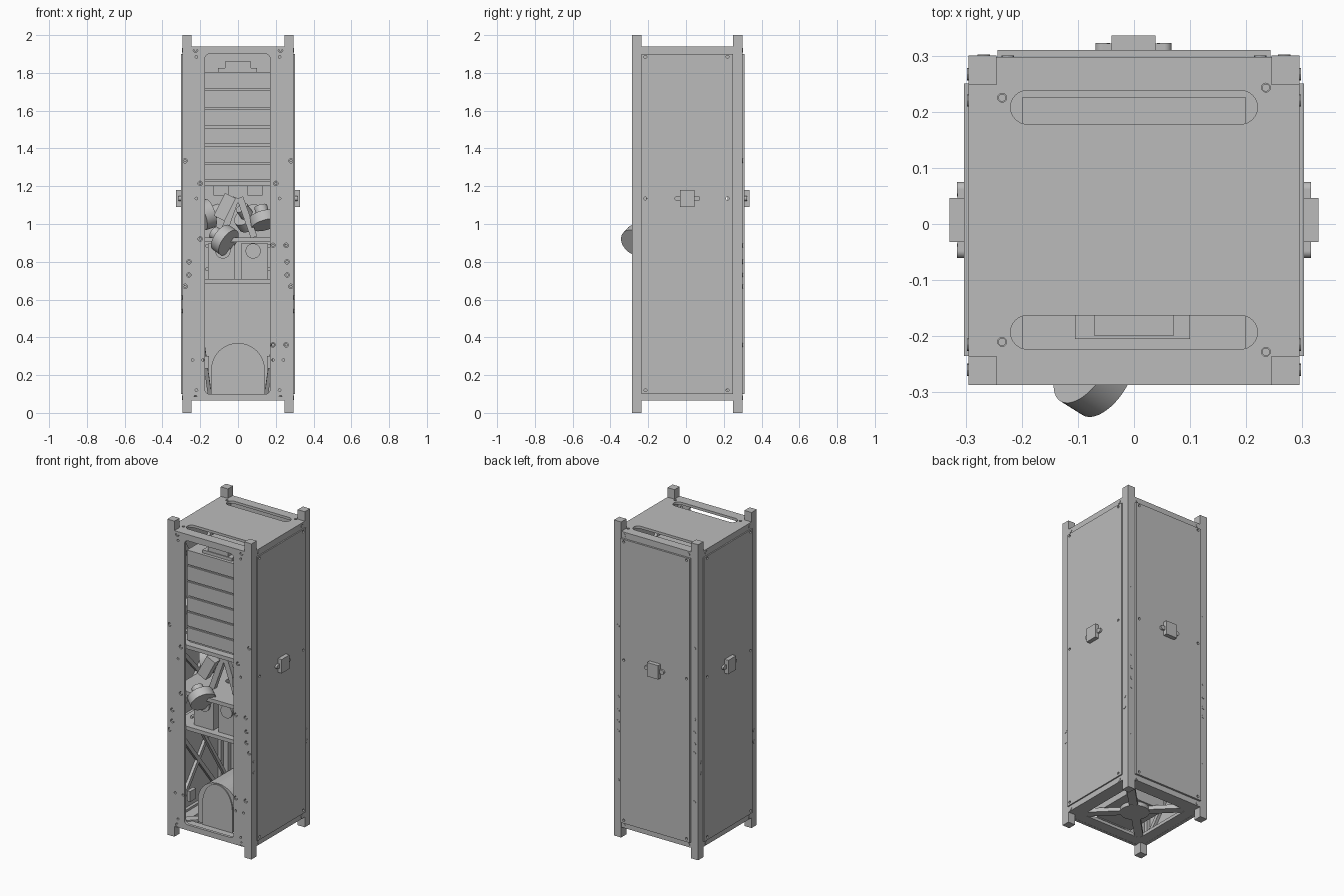
import bpy, math
from mathutils import Vector, Matrix

cube = bpy.data.objects.get("Cube")
if cube:
    bpy.data.objects.remove(cube, do_unlink=True)

grey = bpy.data.materials.new("satin_grey")
grey.use_nodes = True
COLOR = (0.5, 0.5, 0.5, 1)
grey.diffuse_color = COLOR
grey.node_tree.nodes["Principled BSDF"].inputs["Base Color"].default_value = COLOR

FRONT = Matrix.Rotation(math.pi / 2, 4, 'X')      # u -> x, v -> z
SIDE = Matrix.Rotation(math.pi / 2, 4, 'Z') @ FRONT  # u -> y, v -> z
FLAT = Matrix.Identity(4)


def box(name, x0, x1, y0, y1, z0, z1):
    bpy.ops.mesh.primitive_cube_add(size=1)
    o = bpy.context.object
    o.name = name
    o.data.transform(Matrix.Translation(((x0 + x1) / 2, (y0 + y1) / 2, (z0 + z1) / 2))
                     @ Matrix.Diagonal((x1 - x0, y1 - y0, z1 - z0, 1)))
    o.data.materials.append(grey)
    return o


def drum(name, centre, axis, radius, depth, sides=32):
    bpy.ops.mesh.primitive_cylinder_add(vertices=sides, radius=radius, depth=depth)
    o = bpy.context.object
    o.name = name
    bpy.ops.object.shade_smooth_by_angle()
    o.data.transform(Matrix.Translation(centre)
                     @ Vector(axis).to_track_quat('Z', 'Y').to_matrix().to_4x4())
    o.data.materials.append(grey)
    return o


def bar(name, a, b, width, thick, up):
    """Rectangular strut from a to b; up is the normal of its broad face."""
    a, b, n = Vector(a), Vector(b), Vector(up).normalized()
    d = (b - a).normalized()
    frame = Matrix((d, n.cross(d), n)).transposed().to_4x4()
    o = box(name, 0, (b - a).length, -width / 2, width / 2, -thick / 2, thick / 2)
    o.data.transform(Matrix.Translation(a) @ frame)
    return o


def rect(u0, u1, v0, v1):
    return [(u0, v0), (u1, v0), (u1, v1), (u0, v1)]


def rounded(u0, u1, v0, v1, r, n=8):
    pts = []
    for k, (cu, cv) in enumerate(rect(u0 + r, u1 - r, v0 + r, v1 - r)):
        for i in range(n + 1):
            t = math.pi * (1 + k / 2 + i / n / 2)
            pts.append((cu + r * math.cos(t), cv + r * math.sin(t)))
    return pts


def hole(u, v, r=0.008):
    return [(u + r * math.cos(t * math.pi / 6), v + r * math.sin(t * math.pi / 6)) for t in range(12)]


def plate(name, loops, thick, turn, position):
    """Flat plate: first loop is the outline, the others are holes."""
    cu = bpy.data.curves.new(name, 'CURVE')
    cu.dimensions, cu.fill_mode, cu.extrude = '2D', 'BOTH', thick / 2
    for pts in loops:
        s = cu.splines.new('POLY')
        s.points.add(len(pts) - 1)
        for p, (u, v) in zip(s.points, pts):
            p.co = (u, v, 0, 1)
        s.use_cyclic_u = True
    tmp = bpy.data.objects.new(name + "_outline", cu)
    bpy.context.collection.objects.link(tmp)
    dg = bpy.context.evaluated_depsgraph_get()
    me = bpy.data.meshes.new_from_object(tmp.evaluated_get(dg))
    bpy.data.objects.remove(tmp, do_unlink=True)
    for p in me.polygons:
        p.use_smooth = False
    me.transform(Matrix.Translation(position) @ turn)
    me.materials.clear()
    me.materials.append(grey)
    o = bpy.data.objects.new(name, me)
    bpy.context.collection.objects.link(o)
    return o


# Corner rails
for x0, sx in ((-0.295, "right"), (0.245, "left")):
    box(sx + "_front_rail", x0, x0 + 0.05, -0.269, -0.235, 0, 2)
    box(sx + "_back_rail", x0, x0 + 0.05, 0.248, 0.30, 0, 2)

# Front frame with rail tabs, rounded window and screw holes
half = [(0.245, 0.065), (0.245, 0), (0.295, 0), (0.295, 2), (0.245, 2), (0.245, 1.94)]
outline = half + [(-u, v) for u, v in reversed(half)]
screws = [(0.225, 1.92), (0.28, 1.335), (0.2, 1.215), (0.26, 0.8), (0.26, 0.73),
          (0.28, 0.67), (0.225, 0.08)]
small = [(0.22, 1.885), (0.22, 1.135), (0.24, 0.28), (0.185, 0.28), (0.22, 0.12)]
spots = [(s * u, v, r) for s in (-1, 1) for ps, r in ((screws, 0.012), (small, 0.007)) for u, v in ps]
spots += [(-0.2, 0.92, 0.012)] + [(u, v, 0.012) for u in (0.185, 0.255) for v in (0.36, 0.887)]
plate("front_frame", [outline, rounded(-0.175, 0.17, 0.1, 1.9, 0.025)] + [hole(*s) for s in spots],
      0.018, FRONT, (0, -0.278, 0))
for u, v, r in spots:
    if r > 0.01:
        drum("front_screw", (u, -0.274, v), (0, 1, 0), 0.008, 0.016, 12)

# Side frames with bays and diagonal braces, then outer panels
bays = [(0.1, 0.64), (0.70, 1.17), (1.23, 1.9)]
for s, side in ((-1, "right"), (1, "left")):
    plate(side + "_side_frame", [rect(-0.24, 0.25, 0.065, 1.94)] +
          [rect(-0.21, 0.22, a, b) for a, b in bays], 0.02, SIDE, (s * 0.285, 0, 0))
    for a, b in bays:
        mid = (a + b) / 2
        for y in (-0.21, 0.22):
            for z in (a, b):
                bar(side + "_brace", (s * 0.284, y, z), (s * 0.284, 0.005, mid), 0.025, 0.018, (1, 0, 0))
    plate(side + "_panel", [rect(-0.235, 0.25, 0.1, 1.9)] +
          [hole(y, z) for y in (-0.215, 0.22) for z in (0.12, 1.135, 1.885)],
          0.008, SIDE, (s * 0.299, 0, 0))
    for y, z in ((-0.215, 0.08), (0.22, 0.08), (-0.215, 1.92), (0.22, 1.92),
                 (-0.26, 0.61), (-0.26, 0.54), (0.267, 0.61), (0.267, 0.54)):
        drum(side + "_screw", (s * 0.295, y, z), (1, 0, 0), 0.011, 0.005, 12)

# Back frame and panel
plate("back_frame", [rect(-0.245, 0.245, 0.065, 1.94)], 0.02, FRONT, (0, 0.288, 0))
plate("back_panel", [rect(-0.243, 0.243, 0.1, 1.9)] +
      [hole(x, z) for x in (-0.22, 0.22) for z in (0.12, 1.135, 1.885)],
      0.012, FRONT, (0, 0.304, 0))
for x in (-0.225, 0.225):
    for z in (0.08, 1.92):
        drum("back_screw", (x, 0.298, z), (0, 1, 0), 0.011, 0.005, 12)
for x in (-0.268, 0.268):
    for z in (0.36, 0.67, 0.73, 0.8, 0.887, 1.335):
        drum("back_rail_screw", (x, 0.30, z), (0, 1, 0), 0.011, 0.004, 12)

# Sensor boxes with mounting ears on three sides
for name, centre, ang in (("left", (0.303, 0.007), 0), ("back", (-0.001, 0.31), 90), ("right", (-0.303, 0.007), 180)):
    place = Matrix.Translation((*centre, 1.135)) @ Matrix.Rotation(math.radians(ang), 4, 'Z')
    parts = [box(name + "_sensor", -0.005, 0.026, -0.039, 0.039, -0.044, 0.044),
             box(name + "_sensor_base", -0.005, 0.012, -0.055, 0.055, -0.013, 0.013)]
    parts += [drum(name + "_sensor_ear", (0.003, s * 0.055, 0), (1, 0, 0), 0.013, 0.019, 20) for s in (-1, 1)]
    for p in parts:
        p.data.transform(place)

# Top plate with two long slots and screws
tops = [(-0.235, 0.225), (0.235, 0.243), (-0.235, -0.21), (0.235, -0.228)]
plate("top_plate", [rect(-0.293, 0.293, -0.285, 0.298)] +
      [rounded(-0.22, 0.22, y - 0.03, y + 0.03, 0.0299) for y in (-0.193, 0.208)] +
      [hole(x, y) for x, y in tops], 0.016, FLAT, (0, 0, 1.932))
for x, y in tops:
    drum("top_screw", (x, y, 1.929), (0, 0, 1), 0.007, 0.01, 12)

# Bottom frame with cross arms and hub
plate("bottom_frame", [rect(-0.293, 0.293, -0.285, 0.298), rounded(-0.21, 0.21, -0.203, 0.216, 0.03)],
      0.02, FLAT, (0, 0, 0.076))
for s in (-1, 1):
    bar("bottom_cross_arm", (-0.25, s * -0.25 + 0.006, 0.08), (0.25, s * 0.25 + 0.006, 0.08), 0.05, 0.026, (0, 0, 1))
drum("bottom_hub", (0, 0.006, 0.08), (0, 0, 1), 0.085, 0.03)

# Circuit stack
levels = [1.23, 1.32, 1.417, 1.513, 1.61, 1.71, 1.81]
for a, b in zip(levels, levels[1:]):
    box("stack_module", -0.2, 0.2, -0.225, 0.225, a + 0.006, b - 0.004)
box("stack_core", -0.19, 0.19, -0.215, 0.215, 1.22, 1.805)
box("stack_connector", -0.07, 0.07, -0.2, -0.12, 1.806, 1.86)
box("stack_connector_base", -0.105, 0.1, -0.205, -0.1, 1.806, 1.825)

# Interior shelves
for z in (0.685, 0.905, 1.2):
    plate("shelf", [rect(-0.27, 0.27, -0.262, 0.275), rounded(-0.08, 0.08, -0.03, 0.13, 0.03)],
          0.024, FLAT, (0, 0, z + 0.012))

# Twin instrument boxes with round lenses
for s in (-1, 1):
    box("instrument_box", s * 0.087 - 0.068, s * 0.087 + 0.068, -0.22, 0.15, 0.709, 0.9)
    drum("instrument_lens", (s * 0.08, -0.224, 0.857), (0, 1, 0), 0.04, 0.016)
    for z in (0.76, 0.885):
        drum("instrument_screw", (s * 0.163, -0.225, z), (0, 1, 0), 0.01, 0.02, 12)

# Tilted flywheels with motors and brackets
for c, axis in (((-0.07, -0.262, 0.915), (0.72, -0.45, -0.5)), ((0.14, -0.12, 1.02), (0.25, -0.35, -0.9)),
                ((-0.17, -0.05, 1.05), (-0.9, -0.3, -0.3)), ((0.06, 0.17, 1.03), (0.5, 0.5, -0.7))):
    c, d = Vector(c), Vector(axis).normalized()
    drum("flywheel", c, d, 0.078, 0.055, 48)
    drum("flywheel_motor", c - d * 0.05, d, 0.035, 0.06)
for s in (-1, 1):
    bar("wheel_bracket", (s * 0.01, -0.13, 1.14), (s * 0.085, -0.13, 0.93), 0.035, 0.03, (0, 1, 0))
    box("bracket_block", s * 0.09 - 0.04, s * 0.09 + 0.04, -0.17, -0.05, 1.15, 1.2)
bar("tilted_motor", (-0.1, -0.2, 1.03), (-0.04, -0.19, 1.15), 0.065, 0.05, (0, 1, 0))

# Arched tank housing with side cheeks in the lower bay
arch = [(-0.142, 0.09), (0.142, 0.09)]
arch += [(0.142 * math.cos(math.pi * i / 24), 0.228 + 0.142 * math.sin(math.pi * i / 24)) for i in range(25)]
plate("arched_housing", [arch], 0.3, FRONT, (0, -0.05, 0))
plate("arched_face", [[(u * 0.74, v - 0.006) for u, v in arch]], 0.008, FRONT, (0, -0.203, 0))
for s in (-1, 1):
    box("housing_lug", s * 0.165 - 0.012, s * 0.165 + 0.012, -0.26, -0.2, 0.235, 0.3)
    bar("lower_strut", (s * 0.15, 0.2, 0.1), (s * 0.23, -0.1, 0.68), 0.02, 0.02, (1, 0, 0))
